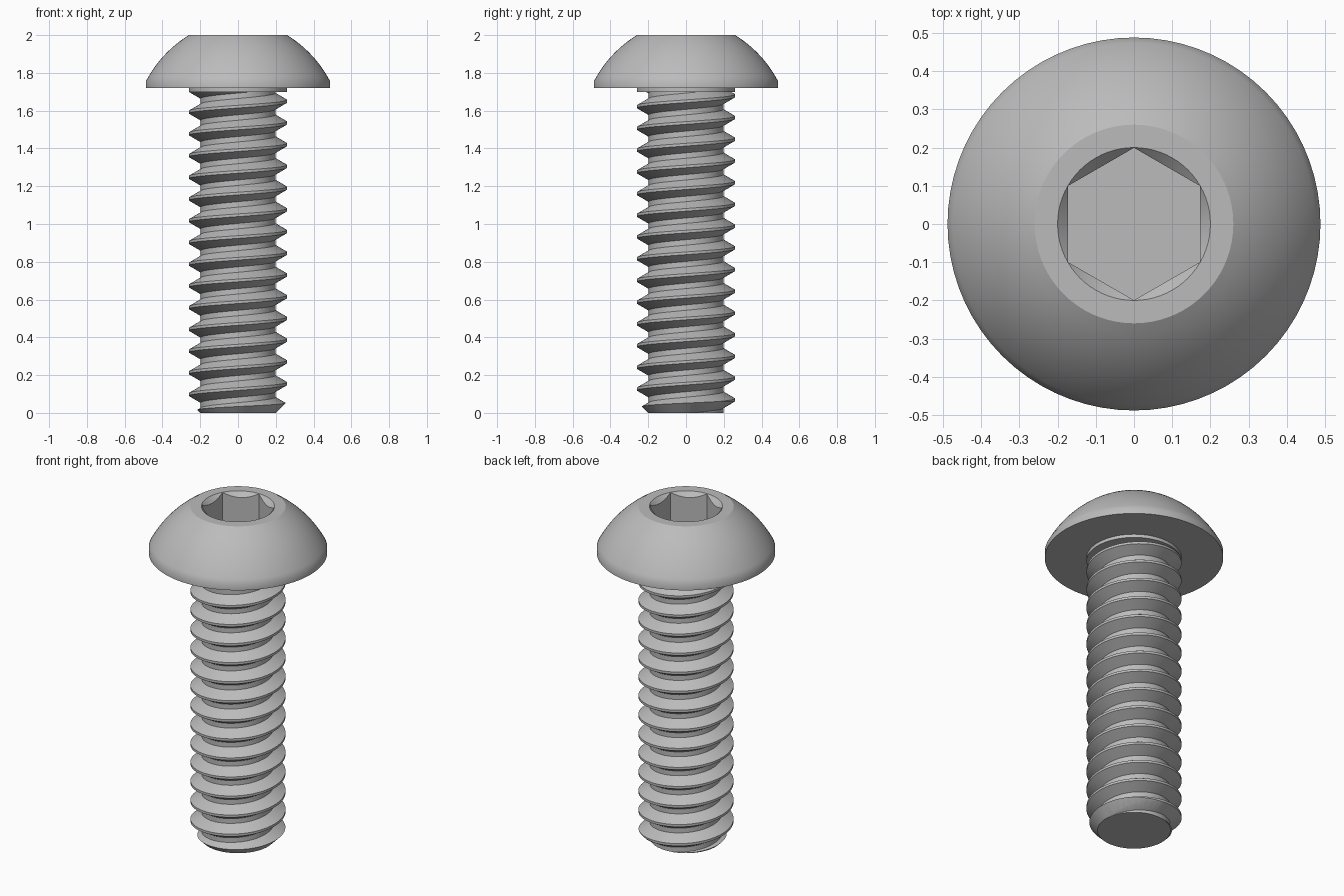
import bpy, bmesh
from math import sin, cos, pi, tau, radians

SEG = 72            # sides of the round parts
TOP = 2.0           # top of the head
SEAT = 1.72         # underside of the head
R_MAJOR, R_MINOR = 0.26, 0.198
PITCH = 0.115
PHASE = 0.04        # height of a thread crest on the +x side

old = bpy.data.objects.get("Cube")
if old:
    bpy.data.objects.remove(old, do_unlink=True)

steel = bpy.data.materials.new("grey steel")
steel.use_nodes = True
steel.diffuse_color = (0.5, 0.5, 0.5, 1)
steel.node_tree.nodes["Principled BSDF"].inputs["Base Color"].default_value = (0.5, 0.5, 0.5, 1)


def finish(bm, name):
    bmesh.ops.recalc_face_normals(bm, faces=bm.faces)
    mesh = bpy.data.meshes.new(name)
    bm.to_mesh(mesh)
    bm.free()
    mesh.materials.append(steel)
    obj = bpy.data.objects.new(name, mesh)
    bpy.context.collection.objects.link(obj)
    return obj


def activate(obj):
    bpy.ops.object.select_all(action='DESELECT')
    obj.select_set(True)
    bpy.context.view_layer.objects.active = obj


def turned(rings):
    """Closed solid from rings; each ring maps an angle to (radius, height)."""
    bm = bmesh.new()
    loops = []
    for ring in rings:
        loop = []
        for i in range(SEG):
            a = tau * i / SEG
            r, z = ring(a)
            loop.append(bm.verts.new((r * cos(a), r * sin(a), z)))
        loops.append(loop)
    for lo, hi in zip(loops, loops[1:]):
        for i in range(SEG):
            j = (i + 1) % SEG
            bm.faces.new((lo[i], lo[j], hi[j], hi[i]))
    bm.faces.new(loops[0])
    bm.faces.new(loops[-1])
    return bm


def circle(r, z):
    return lambda a: (r, z)


# Head: rim, domed side, flat top, chamfered hexagonal socket
R_HEAD, R_FLAT, R_SOCKET, RIM = 0.488, 0.26, 0.2, 1.755
A0, A1 = radians(31), radians(62)
rad = (R_HEAD - R_FLAT) / (sin(A1) - sin(A0))
drop = (TOP - RIM) / (cos(A0) - cos(A1))


def hex_radius(a):
    return R_SOCKET * cos(pi / 6) / cos((a + pi / 6) % (pi / 3) - pi / 6)


rings = [circle(R_HEAD, SEAT)]
for k in range(13):
    t = A1 + (A0 - A1) * k / 12
    rings.append(circle(R_FLAT + rad * (sin(t) - sin(A0)),
                        TOP - drop * (cos(A0) - cos(t))))
rings.append(circle(R_SOCKET, TOP))
rings.append(lambda a: (hex_radius(a) - 0.0005, TOP - 0.001 - (R_SOCKET - hex_radius(a))))
rings.append(lambda a: (hex_radius(a) - 0.0005, TOP - 0.19))
head = finish(turned(rings), "head")

# Shank: helical sweep of one thread profile
profile = [(-0.0625, R_MAJOR), (0.0625, R_MAJOR), (0.375, R_MINOR), (0.625, R_MINOR)]
bm = bmesh.new()
columns = []
for i in range(-3 * SEG, 18 * SEG + 1):
    a = tau * i / SEG
    base = PHASE + PITCH * i / SEG
    columns.append([bm.verts.new((r * cos(a), r * sin(a), base + PITCH * f))
                    for f, r in profile + [(0.9375, R_MAJOR)]])
for p, q in zip(columns, columns[1:]):
    for k in range(4):
        bm.faces.new((p[k], q[k], q[k + 1], p[k + 1]))
bmesh.ops.remove_doubles(bm, verts=bm.verts, dist=1e-5)
# Trim both ends flat and cap them
for z, up in ((-0.1, -1), (SEAT + 0.06, 1)):
    geom = bm.verts[:] + bm.edges[:] + bm.faces[:]
    cut = bmesh.ops.bisect_plane(bm, geom=geom, plane_co=(0, 0, z),
                                 plane_no=(0, 0, up), clear_outer=True, dist=1e-6)
    edges = [e for e in cut["geom_cut"] if isinstance(e, bmesh.types.BMEdge)]
    bmesh.ops.edgeloop_fill(bm, edges=edges)
shank = finish(bm, "threaded_shank")

# Bevelled envelope gives the shank its chamfered tip
envelope = finish(turned([circle(0.2, 0), circle(0.29, 0.09),
                          circle(0.29, SEAT + 0.02)]), "shank_envelope")
envelope.hide_render = True
trim = shank.modifiers.new("trim", 'BOOLEAN')
trim.operation = 'INTERSECT'
trim.solver = 'EXACT'
trim.object = envelope
activate(shank)
bpy.ops.object.modifier_apply(modifier="trim")
bpy.data.objects.remove(envelope, do_unlink=True)

# Plain collar where the thread runs out under the head
collar = finish(turned([circle(R_MAJOR, SEAT - 0.02), circle(R_MAJOR, SEAT + 0.01)]),
                "thread_runout")

for obj in (head, shank, collar):
    activate(obj)
    bpy.ops.object.shade_smooth_by_angle(angle=radians(30))
